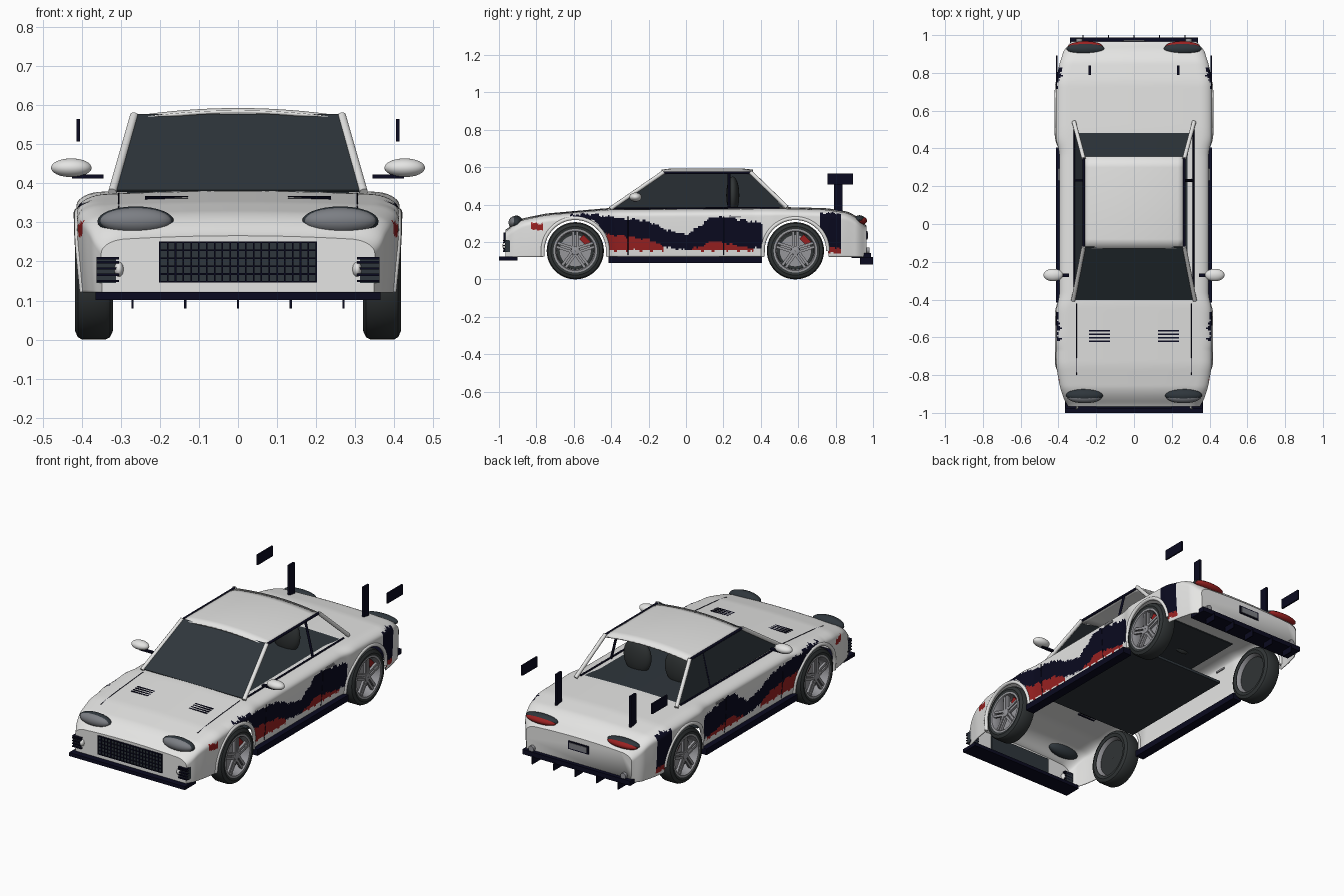
import bpy, bmesh, math
from mathutils import Matrix, Vector

if "Cube" in bpy.data.objects:
    bpy.data.objects.remove(bpy.data.objects["Cube"])

def mat(name, r, g, b):
    m = bpy.data.materials.new(name)
    m.diffuse_color = (r, g, b, 1)
    m.use_nodes = True
    m.node_tree.nodes["Principled BSDF"].inputs["Base Color"].default_value = m.diffuse_color
    return m

WHITE = mat("white paint", .78, .78, .77)
NAVY = mat("navy trim", .003, .003, .014)
RED = mat("red", .32, .015, .015)
GLASS = mat("dark glass", .028, .037, .045)
TYRE = mat("tyre rubber", .03, .035, .036)
METAL = mat("rim metal", .31, .31, .33)
LENS = mat("lamp lens", .2, .21, .23)

def finish(name, bm, mats, smooth=True):
    bmesh.ops.recalc_face_normals(bm, faces=bm.faces)
    me = bpy.data.meshes.new(name)
    bm.to_mesh(me)
    bm.free()
    ob = bpy.data.objects.new(name, me)
    bpy.context.collection.objects.link(ob)
    for m in mats if isinstance(mats, list) else [mats]:
        me.materials.append(m)
    if smooth:
        bpy.ops.object.select_all(action='DESELECT')
        ob.select_set(True)
        bpy.context.view_layer.objects.active = ob
        bpy.ops.object.shade_smooth_by_angle(angle=math.radians(35))
    return ob

def add_box(bm, lo, hi, pre=Matrix()):
    lo, hi = Vector(lo), Vector(hi)
    M = pre @ Matrix.Translation((lo + hi) / 2) @ Matrix.Diagonal((*(hi - lo), 1))
    bmesh.ops.create_cube(bm, size=1, matrix=M)

def boxes(name, pairs, m):
    bm = bmesh.new()
    for lo, hi in pairs:
        add_box(bm, lo, hi)
    return finish(name, bm, m, False)

def ball(name, c, r, m):
    bm = bmesh.new()
    bmesh.ops.create_uvsphere(bm, u_segments=32, v_segments=16, radius=1,
                              matrix=Matrix.Translation(c) @ Matrix.Diagonal((*r, 1)))
    return finish(name, bm, m)

def tube(name, pts, r, m):
    cu = bpy.data.curves.new(name, 'CURVE')
    cu.dimensions = '3D'
    cu.bevel_depth, cu.bevel_resolution, cu.use_fill_caps = r, 3, True
    sp = cu.splines.new('POLY')
    sp.points.add(len(pts) - 1)
    for p, q in zip(sp.points, pts):
        p.co = (*q, 1)
    cu.materials.append(m)
    ob = bpy.data.objects.new(name, cu)
    bpy.context.collection.objects.link(ob)

def plate(name, pts, m, t=.006):
    bm = bmesh.new()
    bm.faces.new([bm.verts.new(p) for p in pts])
    ob = finish(name, bm, m, False)
    so = ob.modifiers.new("thickness", 'SOLIDIFY')
    so.thickness, so.offset = t, 0

def lathe(name, prof, c, m, closed=False, seg=48):
    bm = bmesh.new()
    rings = [[bm.verts.new((c[0] + x, c[1] + r * math.cos(a), c[2] + r * math.sin(a)))
              for a in [2 * math.pi * k / seg for k in range(seg)]] for x, r in prof]
    for A, B in zip(rings, rings[1:] + (rings[:1] if closed else [])):
        for k in range(seg):
            bm.faces.new((A[k], A[k - 1], B[k - 1], B[k]))
    return finish(name, bm, m)

def lin(tab, y, col=1):
    if y <= tab[0][0]: return tab[0][col]
    for a, b in zip(tab, tab[1:]):
        if y <= b[0]:
            return a[col] + (b[col] - a[col]) * (y - a[0]) / (b[0] - a[0])
    return tab[-1][col]

# Body outline tables: half width, top height, wheel arches
WID = [(-.965, .345), (-.94, .367), (-.86, .393), (-.75, .412), (-.45, .412), (-.38, .395), (.38, .395),
       (.45, .414), (.75, .414), (.84, .397), (.93, .368), (.965, .325)]
TOP = [(-.965, .26), (-.93, .295), (-.88, .325), (-.75, .352), (-.42, .381), (.5, .387), (.75, .381),
       (.87, .362), (.93, .325), (.965, .28)]
AXLES, ZC, RA = (-.592, .585), .153, .174
def soft(tab, y):
    return sum(lin(tab, y + d) for d in (-.02, -.01, 0, .01, .02)) / 5
def bottom(y):
    z = .12
    for a in AXLES:
        if abs(y - a) < RA:
            z = max(z, ZC + math.sqrt(RA * RA - (y - a) ** 2))
    return z
def shoulder(y): return max(soft(TOP, y) - .045, bottom(y) + .004)
def side_x(y, z): return soft(WID, y) * (1 - .03 * (max(0, shoulder(y) - z) / .2) ** 2)

# Painted flank pattern: y, navy top, navy bottom (slots: navy, red, glass, white)
BAND = [(-.62, .345, .335), (-.5, .35, .32), (-.42, .335, .24), (-.2, .31, .215), (-.1, .262, .17), (0, .238, .156),
        (.08, .29, .175), (.14, .335, .205), (.22, .335, .19), (.32, .315, .172), (.41, .3, .16)]
def paint(c):
    x, y, z = c
    if abs(x) < .29 and -.385 < y < .48 and z > .36: return 2
    if abs(x) < .34: return 3
    z += .004 * math.sin(y * 95) + .003 * math.sin(y * 230)
    if .715 < y < .825 and z > .17: return 0 if z < .355 else 3
    if .75 < y < .825 and z > .14: return 1
    if -.83 < y < -.76 and .265 < z < .3: return 1
    if -.62 < y < .41:
        if lin(BAND, y, 2) < z < lin(BAND, y, 1): return 0
        if .155 < z <= lin(BAND, y, 2) and (-.43 < y < -.12 or .02 < y < .36): return 1
    return 3

# Body shell
def section(y):
    w, t, b, s = soft(WID, y), soft(TOP, y), bottom(y), shoulder(y)
    pts = [(side_x(y, b + (s - b) * i / 24), b + (s - b) * i / 24) for i in range(25)]
    zt = t - .008
    pts += [(w - .07 + .07 * math.cos(a), s + (zt - s) * math.sin(a))
            for a in [math.pi / 2 * i / 8 for i in range(1, 9)]]
    e = w - .07
    pts += [(e * (1 - i / 8), t - .008 * (1 - i / 8) ** 2) for i in range(1, 9)]
    return pts + [(-x, z) for x, z in pts[-2::-1]]
ys = [-.965 + 1.93 * i / 240 for i in range(241)] + [a + s * RA for a in AXLES for s in (-1, 1)]
ys.sort()
bm = bmesh.new()
rows = [[bm.verts.new((x, y, z)) for x, z in section(y)] for y in ys]
for A, B in zip(rows, rows[1:]):
    for k in range(len(A) - 1):
        f = bm.faces.new((A[k], A[k + 1], B[k + 1], B[k]))
        f.material_index = paint(f.calc_center_median())
for r in (rows[0], rows[-1]):
    bm.faces.new(r).material_index = 3
body = finish("body_shell", bm, [NAVY, RED, GLASS, WHITE])
so = body.modifiers.new("thickness", 'SOLIDIFY')
so.thickness, so.offset, so.material_offset = .004, -1, 3
boxes("floor", [((-.315, -.385, .19), (.315, .345, .205))], GLASS)
boxes("parcel_shelf", [((-.29, -.385, .362), (.29, .48, .368))], GLASS)

# Roof, windscreen, left window
bm = bmesh.new()
g = [[bm.verts.new((.265 * i / 8, y, .573 + .02 * (1 - (i / 8) ** 2) - .006 * (y in (-.13, .357))))
      for i in range(-8, 9)] for y in (-.13, -.08, .3, .357)]
for A, B in zip(g, g[1:]):
    for k in range(16):
        bm.faces.new((A[k], A[k + 1], B[k + 1], B[k]))
roof = finish("roof", bm, WHITE)
roof.modifiers.new("thickness", 'SOLIDIFY').thickness = .008
plate("windscreen", [(-.312, -.4, .38), (.312, -.4, .38), (.26, -.12, .575), (-.26, -.12, .575)], GLASS)
plate("left_window", [(-.31, -.38, .385), (-.265, -.12, .57), (-.265, .35, .57), (-.31, .52, .385)], GLASS)

# Bumper splitter, diffuser, grille, number plate
boxes("front_splitter", [((-.365, -1, .102), (.365, -.9, .122))], NAVY)
fins = [((x - .003, .93, .08), (x + .003, 1, .12)) for x in (-.27, -.135, 0, .135, .27)]
boxes("rear_diffuser", [((-.34, .885, .115), (.34, .988, .142))] + fins, NAVY)
boxes("grille_panel", [((-.2, -.972, .147), (.2, -.955, .25))], GLASS)
bars = [((-.2 + .4 * i / 20 - .002, -.977, .147), (-.2 + .4 * i / 20 + .002, -.968, .25)) for i in range(21)]
bars += [((-.202, -.977, z - .002), (.202, -.968, z + .002)) for z in (.148, .168, .188, .208, .229, .249)]
boxes("grille_bars", bars, NAVY)
boxes("plate_frame", [((-.065, .955, .212), (.065, .97, .258))], NAVY)
boxes("plate_panel", [((-.055, .955, .219), (.055, .973, .251))], LENS)

for s, n in ((1, "right"), (-1, "left")):
    def sbox(name, prs, m):
        boxes(n + "_" + name, [((min(s * a[0], s * b[0]), a[1], a[2]), (max(s * a[0], s * b[0]), b[1], b[2]))
                               for a, b in prs], m)
    # Pillars and window trim
    tube(n + "_front_pillar", [(s * .322, -.405, .377), (s * .266, -.12, .573)], .011, WHITE)
    tube(n + "_rear_pillar", [(s * .266, .345, .573), (s * .318, .54, .385)], .011, WHITE)
    tube(n + "_centre_pillar", [(s * .31, .23, .38), (s * .263, .23, .57)], .007, NAVY)
    tube(n + "_roof_rail", [(s * .266, -.12, .57), (s * .266, .35, .57)], .007, NAVY)
    tube(n + "_belt_trim", [(s * .315, -.4, .378), (s * .315, .5, .383)], .005, NAVY)
    # Lamps
    ball(n + "_headlamp", (s * .262, -.907, .303), (.098, .036, .038), GLASS)
    ball(n + "_headlamp_lens", (s * .262, -.915, .304), (.092, .034, .034), LENS)
    ball(n + "_tail_lamp_shell", (s * .257, .928, .32), (.1, .03, .023), GLASS)
    ball(n + "_tail_lamp", (s * .257, .936, .314), (.094, .032, .022), RED)
    ball(n + "_fog_lamp", (s * .305, -.962, .18), (.012, .02, .019), WHITE)
    # Bumper vent with slats
    sbox("bumper_vent", [((.312, -.967, .145), (.362, -.94, .21))], GLASS)
    sbox("vent_slats", [((.305, -.978, z), (.362, -.94, z + .006)) for z in (.147, .163, .179, .195, .205)], NAVY)
    # Mirror
    ball(n + "_mirror", (s * .427, -.27, .44), (.052, .033, .024), WHITE)
    sbox("mirror_arm", [((.345, -.28, .413), (.425, -.262, .423))], NAVY)
    # Hood vents, wing posts, end plates, sills, exhaust
    sbox("hood_vent", [((.128, y - .004, soft(TOP, y) - .012), (.238, y + .004, soft(TOP, y) - .0005))
                       for y in (-.565, -.583, -.602, -.62)], NAVY)
    sbox("wing_post", [((.228, .79, .345), (.24, .838, .54))], NAVY)
    sbox("wing_end_plate", [((.405, .757, .507), (.414, .893, .565))], NAVY)
    sbox("sill", [((.36, -.415, .087), (.413, .405, .122))], NAVY)
    tube(n + "_exhaust_pipe", [(s * .29, .9, .155), (s * .29, .982, .155)], .017, METAL)
    # Panel seams and handle
    tube(n + "_hood_seam", [(s * .305, y, soft(TOP, y) - .006) for y in (-.42, -.55, -.7, -.8)], .002, NAVY)
    for d, y in (("front", -.31), ("rear", .2)):
        tube(n + "_door_seam_" + d, [(s * side_x(y, z), y, z) for z in (.13, .2, .26, .3, .335)], .002, NAVY)
    sbox("door_handle", [((.385, .23, .33), (.402, .295, .34))], METAL)
    # Seat
    ball(n + "_seat_back", (s * .13, .25, .45), (.085, .035, .1), TYRE)
    # Wheels and arches
    for ay, e in zip(AXLES, ("front", "rear")):
        c = (s * .369, ay, ZC)
        w = n + "_" + e + "_"
        arc = [ay + RA * math.cos(math.pi * k / 32) for k in range(33)]
        tube(w + "arch_lip", [(s * (side_x(y, bottom(y)) - .003), y, max(bottom(y), .122)) for y in arc], .01, WHITE)
        lathe(w + "tyre", [(-.045, .112), (-.049, .13), (-.041, .147), (-.03, .153), (.03, .153), (.041, .147),
                           (.049, .13), (.045, .112)], c, TYRE, True)
        lathe(w + "rim", [(s * x, r) for x, r in ((.046, .119), (.046, .106), (.03, .1), (-.02, .098), (-.045, .114))],
              c, METAL)
        lathe(w + "wheel_back", [(-s * .022, .1), (-s * .022, .001)], c, TYRE)
        lathe(w + "brake_disc", [(-s * .005, .001), (-s * .005, .086), (s * .003, .086), (s * .003, .001)], c, METAL)
        bm = bmesh.new()
        for k in range(5):
            for off in (-.011, .011):
                R = Matrix.Translation(c) @ Matrix.Rotation(k * math.tau / 5, 4, 'X')
                add_box(bm, (min(s * .024, s * .038), off - .007, .01), (max(s * .024, s * .038), off + .007, .106), R)
        finish(w + "spokes", bm, METAL, False)
        lathe(w + "hub", [(s * .02, .024), (s * .04, .022), (s * .043, .001)], c, METAL)
        bm = bmesh.new()
        R = Matrix.Translation(c) @ Matrix.Rotation(-math.pi / 4, 4, 'X')
        add_box(bm, (-.012, -.03, .06), (.012, .03, .092), R @ Matrix.Translation((s * .008, 0, 0)))
        finish(w + "caliper", bm, RED, False)
